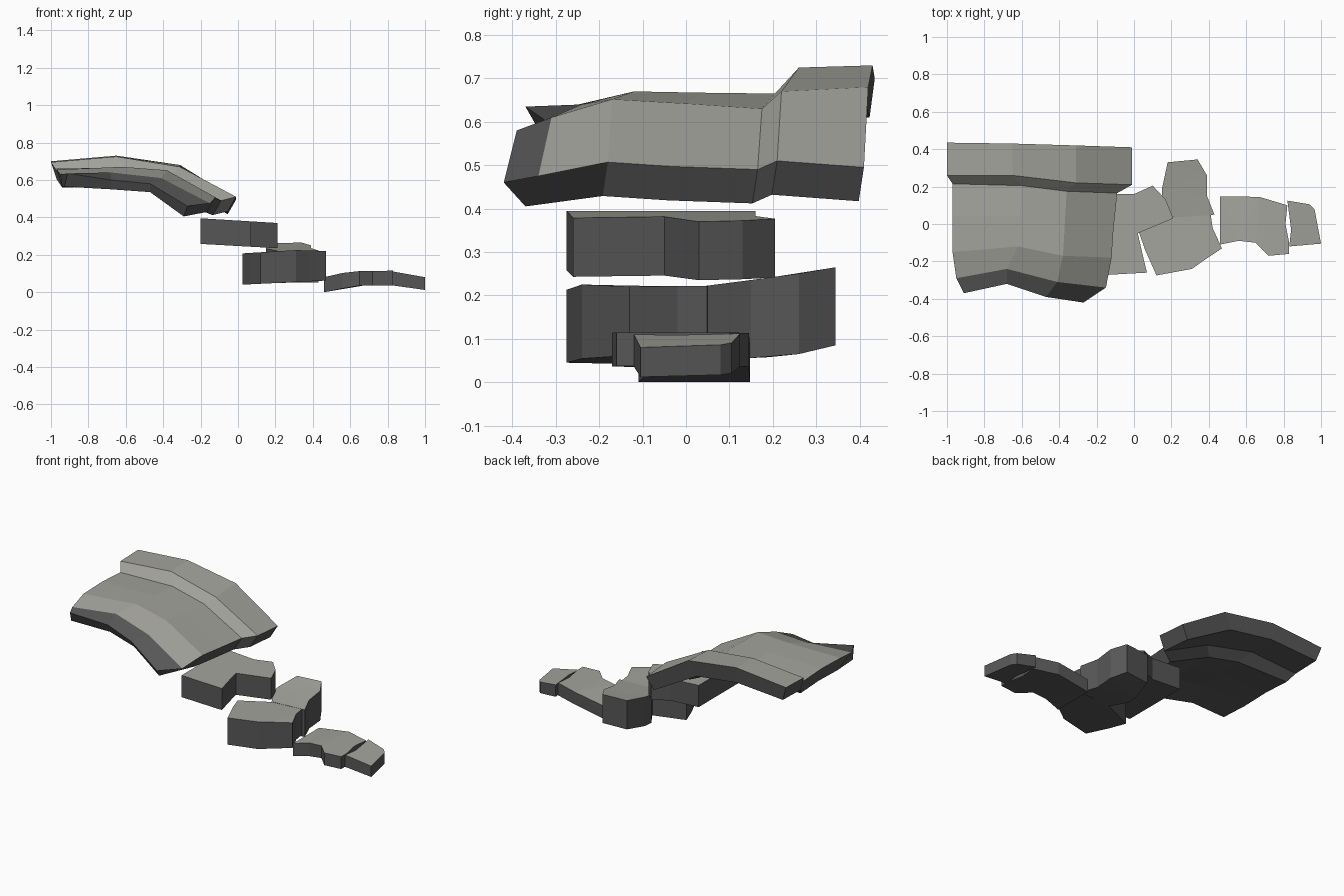
import bpy, bmesh

if "Cube" in bpy.data.objects:
    bpy.data.objects.remove(bpy.data.objects["Cube"])


def material(name, rgb):
    m = bpy.data.materials.new(name)
    m.diffuse_color = (*rgb, 1)
    m.use_nodes = True
    m.node_tree.nodes["Principled BSDF"].inputs["Base Color"].default_value = m.diffuse_color
    return m


LIGHT = material("worn stone top", (0.37, 0.37, 0.335))
DARK = material("dark stone side", (0.095, 0.095, 0.095))


def finish(bm, name):
    me = bpy.data.meshes.new(name)
    bm.to_mesh(me)
    bm.free()
    me.materials.append(LIGHT)
    me.materials.append(DARK)
    ob = bpy.data.objects.new(name, me)
    bpy.context.collection.objects.link(ob)
    return ob


def ramp(points):
    """Piecewise linear height function."""
    def f(t):
        if t <= points[0][0]:
            return points[0][1]
        for (a, za), (b, zb) in zip(points, points[1:]):
            if t <= b:
                return za + (zb - za) * (t - a) / (b - a)
        return points[-1][1]
    return f


def stone(name, outline, axis, top, bottom, chamfer=0.013):
    """Slab from an outline; heights follow ramps along one axis."""
    top, bottom = ramp(top), ramp(bottom)
    bm = bmesh.new()
    outer = [bm.verts.new((x, y, 0)) for x, y in outline]
    face = bm.faces.new(outer)
    face.normal_update()
    if face.normal.z < 0:
        face.normal_flip()
    bmesh.ops.inset_region(bm, faces=[face], thickness=chamfer, use_even_offset=True)
    for v in bm.verts:
        v.co.z = top(v.co[axis])
    rim = [v for v in bm.verts if v.is_boundary]
    for v in rim:
        v.co.z -= 0.018
    # dark walls and underside
    low = {v: bm.verts.new((v.co.x, v.co.y, bottom(v.co[axis]))) for v in rim}
    for e in [e for e in bm.edges if e.is_boundary]:
        a, b = e.verts
        bm.faces.new((a, b, low[b], low[a])).material_index = 1
    ring = [min(rim, key=lambda v: (v.co.x - x) ** 2 + (v.co.y - y) ** 2) for x, y in outline]
    bm.faces.new([low[v] for v in ring]).material_index = 1
    bmesh.ops.recalc_face_normals(bm, faces=bm.faces)
    bmesh.ops.triangulate(bm, faces=[f for f in bm.faces if len(f.verts) > 4])
    return finish(bm, name)


# Large arched slab: top row front to back, then front nose and front bottom
stations = [
    ([(-.95, -.29, .63), (-.97, -.15, .655), (-.97, .04, .66), (-.97, .215, .65),
      (-1, .26, .695), (-1, .435, .70)], (-.91, -.37, .635), (-.93, -.33, .565), (.03, -.09)),
    ([(-.68, -.24, .64), (-.62, -.12, .67), (-.61, .04, .667), (-.60, .205, .665),
      (-.65, .26, .725), (-.65, .43, .73)], (-.68, -.32, .60), (-.68, -.30, .55), (0, -.10)),
    ([(-.41, -.31, .61), (-.38, -.17, .652), (-.37, 0, .642), (-.36, .175, .63),
      (-.31, .22, .67), (-.31, .42, .68)], (-.47, -.39, .58), (-.47, -.36, .535), (-.05, -.09)),
    ([(-.15, -.34, .475), (-.12, -.18, .507), (-.11, -.03, .497), (-.09, .165, .49),
      (-.01, .21, .51), (-.01, .41, .495)], (-.27, -.42, .46), (-.29, -.37, .405), (-.045, -.078)),
]
bm = bmesh.new()
rings = []
for top, nose, front_low, (dx, dz) in stations:
    under = [(x + dx, y - 0.012, z + dz) for x, y, z in reversed(top[1:])]
    rings.append([bm.verts.new(p) for p in top + under + [front_low, nose]])
n = len(rings[0])
for a, b in zip(rings, rings[1:]):
    for i in range(n):
        j = (i + 1) % n
        bm.faces.new((a[i], b[i], b[j], a[j])).material_index = 0 if i < 5 else 1
for r in (rings[0], rings[-1]):
    # end walls as strips between top and underside
    for i in range(1, 5):
        bm.faces.new((r[i], r[i + 1], r[10 - i], r[11 - i])).material_index = 1
    bm.faces.new((r[0], r[1], r[10], r[11], r[12])).material_index = 1
bmesh.ops.recalc_face_normals(bm, faces=bm.faces)
finish(bm, "arched_slab")

# Upper step, tucked below the slab
stone("upper_step",
      [(-.2, -.275), (.07, -.26), (.05, -.18), (.02, -.05), (.21, .03),
       (.17, .13), (.1, .205), (0, .16), (-.2, .16)],
      0, [(-.2, .413), (.21, .388)], [(-.2, .258), (.21, .235)])

# Middle step, front and back stones
stone("middle_step_front",
      [(.025, -.04), (.21, .035), (.41, .05), (.42, -.02), (.47, -.13),
       (.38, -.19), (.31, -.24), (.12, -.275), (.06, -.14)],
      0, [(.02, .225), (.31, .243), (.47, .238)], [(.02, .04), (.47, .062)])
stone("middle_step_back",
      [(.15, .19), (.18, .33), (.34, .345), (.39, .26), (.39, .15),
       (.43, .05), (.21, .035), (.15, .13)],
      1, [(.03, .238), (.24, .265), (.345, .283)], [(.03, .05), (.24, .06), (.345, .085)])

# Lower step and the small end stone
stone("lower_step",
      [(.46, .148), (.67, .145), (.82, .10), (.81, 0), (.83, -.1), (.83, -.16),
       (.72, -.17), (.65, -.10), (.56, -.09), (.46, -.11)],
      0, [(.46, .098), (.60, .13), (.83, .133)], [(.46, 0), (.64, .035), (.83, .037)])
stone("end_stone",
      [(.82, .125), (.94, .105), (.965, .08), (1, -.105), (.83, -.12), (.84, -.03)],
      0, [(.82, .13), (1, .098)], [(.82, .037), (1, .012)])
